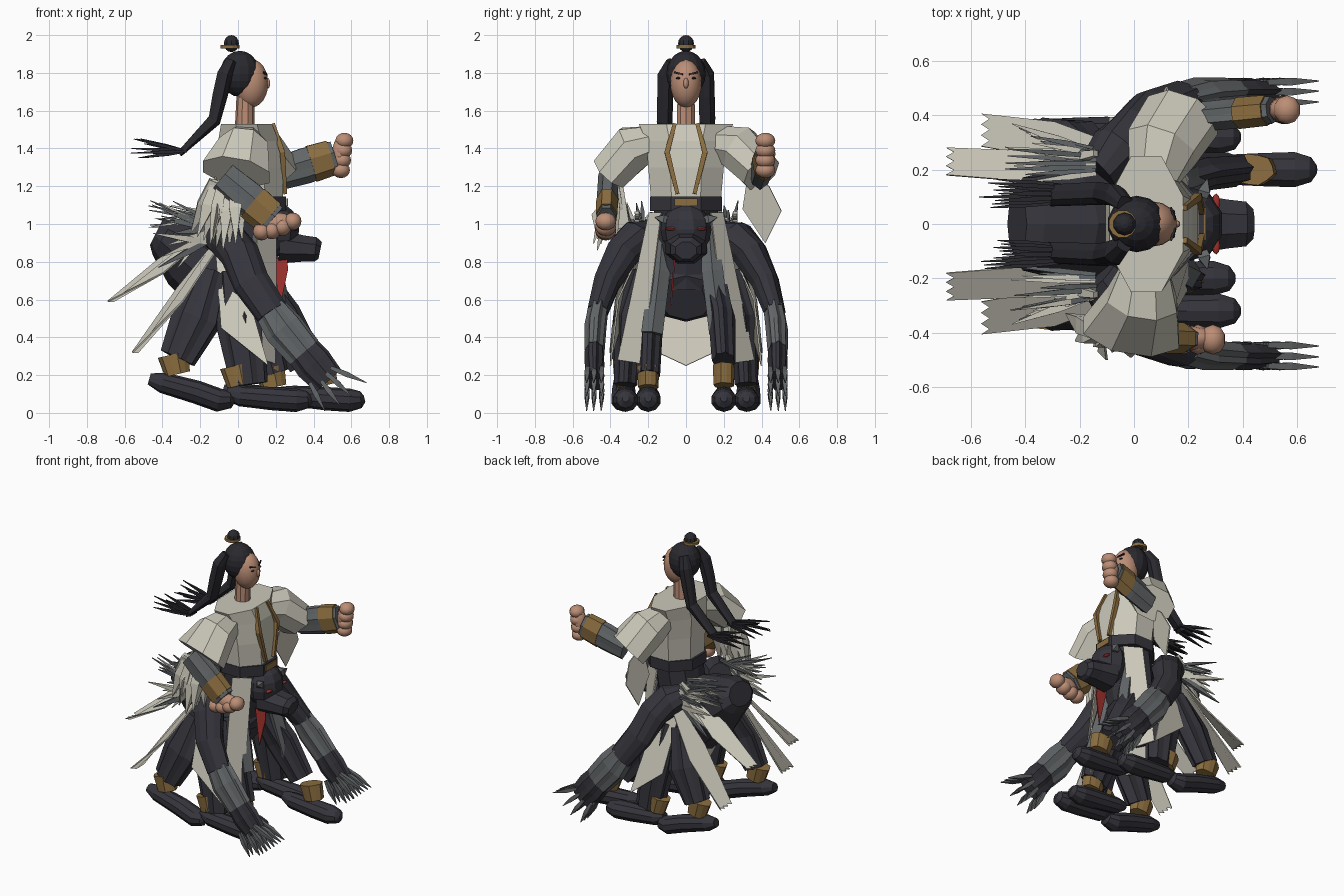
import bpy, bmesh, math, random
from mathutils import Vector

random.seed(4)


def material(name, rgb):
    m = bpy.data.materials.new(name)
    m.diffuse_color = (*rgb, 1)
    return m


CREAM = material("cream cloth", (0.60, 0.58, 0.49))
DARK = material("charcoal", (0.036, 0.035, 0.045))
GREY = material("slate grey", (0.125, 0.135, 0.14))
GOLD = material("old gold", (0.26, 0.155, 0.05))
SKIN = material("skin", (0.50, 0.27, 0.18))
RED = material("red", (0.34, 0.03, 0.025))
HAIR = material("black hair", (0.022, 0.022, 0.028))


def finish(name, bm, mat):
    bmesh.ops.recalc_face_normals(bm, faces=bm.faces)
    me = bpy.data.meshes.new(name)
    bm.to_mesh(me)
    bm.free()
    me.materials.append(mat)
    ob = bpy.data.objects.new(name, me)
    bpy.context.collection.objects.link(ob)
    return ob


def tube(name, mat, pts, sides=8, pleat=1.0, flat=False):
    """Loft along points (x, y, z, r); r is a radius or (sideways, upright)."""
    bm = bmesh.new()
    ps = [Vector(p[:3]) for p in pts]
    span = ps[-1] - ps[0]
    ref = Vector((1, 0, 0)) if abs(span.x) < abs(span.z) else Vector((0, 0, 1))
    rings = []
    for i, p in enumerate(ps):
        t = (ps[min(i + 1, len(ps) - 1)] - ps[max(i - 1, 0)]).normalized()
        if flat:
            t = Vector((0, 0, 1))
        side = t.cross(ref).normalized()
        up = side.cross(t)
        r = pts[i][3]
        a, b = r if isinstance(r, tuple) else (r, r)
        ring = []
        for k in range(sides):
            w = math.tau * (k + 0.5) / sides
            f = (pleat if k % 2 else 1) / (math.cos(math.pi / sides) if sides < 9 else 1)
            ring.append(bm.verts.new(p + side * a * f * math.cos(w) + up * b * f * math.sin(w)))
        rings.append(ring)
    for r0, r1 in zip(rings, rings[1:]):
        for k in range(sides):
            n = (k + 1) % sides
            bm.faces.new((r0[k], r0[n], r1[n], r1[k]))
    bm.faces.new(rings[0])
    bm.faces.new(rings[-1])
    return finish(name, bm, mat)


def ball(name, mat, loc, size, u=12, v=8):
    bm = bmesh.new()
    bmesh.ops.create_uvsphere(bm, u_segments=u, v_segments=v, radius=1)
    for vert in bm.verts:
        vert.co = Vector(loc) + Vector([c * s for c, s in zip(vert.co, size)])
    for f in bm.faces:
        f.smooth = mat is SKIN
    return finish(name, bm, mat)


def plate(name, mat, pts, thick=0.008):
    bm = bmesh.new()
    bm.faces.new([bm.verts.new(p) for p in pts])
    ob = finish(name, bm, mat)
    m = ob.modifiers.new("thickness", "SOLIDIFY")
    m.thickness, m.offset = thick, 0
    return ob


def spike(name, mat, a, b, r, sides=4):
    a, b = Vector(a), Vector(b)
    m = a.lerp(b, 0.45)
    return tube(name, mat, [(*a, r * 0.7), (*m, r), (*b, 0.002)], sides)


# Head, neck and topknot
ball("face", SKIN, (0.07, 0, 1.745), (0.09, 0.083, 0.128), 16, 12)
ball("hair_cap", HAIR, (0.01, 0, 1.795), (0.108, 0.104, 0.122), 14, 10)
ball("nose", SKIN, (0.158, 0, 1.745), (0.014, 0.014, 0.028), 6, 6)
tube("neck", SKIN, [(0.035, 0, 1.5, 0.052), (0.04, 0, 1.7, 0.047)], 10, flat=True)
ball("topknot", HAIR, (-0.035, 0, 1.955), (0.042, 0.042, 0.045), 10, 8)
tube("topknot_ring", GOLD, [(-0.042, 0, 1.93, 0.052), (-0.042, 0, 1.948, 0.052)], 12, flat=True)

# Torso, belt and buckle
tube("torso", CREAM, [(0.075, 0, 1.13, (0.185, 0.165)), (0.07, 0, 1.3, (0.2, 0.165)),
                      (0.055, 0, 1.44, (0.21, 0.16)), (0.045, 0, 1.53, (0.25, 0.135))], flat=True)
tube("belt", DARK, [(0.075, 0, 1.07, (0.19, 0.18)), (0.075, 0, 1.145, (0.19, 0.18))], flat=True)
plate("buckle", GOLD, [(0.26, y, z) for y, z in ((-.06, 1.095), (.06, 1.095), (.06, 1.135), (-.06, 1.135))])

# Swollen lower body
tube("abdomen", DARK, [(-0.43, 0, 0.96, (0.12, 0.08)), (-0.39, 0, 0.94, (0.18, 0.12)),
                       (-0.25, 0, 0.85, (0.21, 0.205)), (-0.07, 0, 0.71, (0.22, 0.24)),
                       (0.05, 0, 0.64, (0.2, 0.18)), (0.11, 0, 0.61, (0.15, 0.13))], 10)
tube("hips", DARK, [(0.02, 0, 0.65, (0.17, 0.13)), (0.04, 0, 0.9, (0.17, 0.16)),
                    (0.07, 0, 1.08, (0.18, 0.16))], 10, flat=True)

# Beast head on the waist
ball("beast_head", DARK, (0.21, 0, 0.97), (0.12, 0.135, 0.14), 10, 8)
tube("beast_snout", DARK, [(0.22, 0, 0.88, (0.11, 0.09)), (0.34, 0, 0.87, (0.09, 0.07)),
                           (0.41, 0, 0.865, (0.082, 0.065)), (0.435, 0, 0.86, (0.055, 0.045))])
plate("red_tongue", RED, [(0.18, -0.06, 0.82), (0.26, -0.06, 0.82), (0.265, -0.065, 0.76), (0.225, -0.08, 0.57)])
plate("back_skirt", CREAM, [(-0.15, -0.28, 0.6), (-0.15, 0.28, 0.6), (-0.06, 0.15, 0.32),
                            (-0.03, 0, 0.25), (-0.06, -0.15, 0.32)])

for s in (-1, 1):
    # Facial details
    ball("eye", HAIR, (0.144, s * 0.038, 1.772), (0.008, 0.016, 0.006), 8, 6)
    plate("eyebrow", HAIR, [(0.153, s * .016, 1.787), (0.135, s * .062, 1.798), (0.135, s * .062, 1.808),
                            (0.15, s * .016, 1.797)])
    ball("beast_eye", RED, (0.302, s * 0.08, 0.975), (0.015, 0.032, 0.01), 8, 6)
    spike("beast_ear", GREY, (0.25, s * 0.09, 1.02), (0.27, s * 0.165, 1.035), 0.022)

    # Long swept locks and their tips
    tube("hair_lock", HAIR, [(-0.035, s * .075, 1.86, .03), (-0.07, s * .105, 1.79, (.045, .04)),
                             (-0.095, s * .11, 1.68, (.042, .04)), (-0.125, s * .113, 1.55, (.042, .035)),
                             (-0.31, s * .105, 1.37, (.04, .015))], 8, 0.85)
    for i in range(9):
        y = s * (0.06 + 0.013 * i)
        spike("lock_tip", HAIR, (-0.27, s * .11 + (y - s * .11) * .6, 1.385),
              (-random.uniform(.48, .57), y, 1.35 + .1 * (i * 2 % 5) / 4), 0.009)

    # Gold collar trim
    tube("collar_trim", GOLD, [(0.185, s * .06, 1.53, .01), (0.235, s * .1, 1.38, .014),
                               (0.25, s * .045, 1.16, .01)], 4)

    # Robe panels and trouser panels
    plate("robe_panel", CREAM, [(0.2, s * .13, 1.06), (0.09, s * .195, 1.06), (0.13, s * .36, 0.28), (0.2, s * .23, 0.26)])
    plate("side_panel", CREAM, [(0.0, s * .2, 0.95), (-0.12, s * .22, 0.88), (-0.09, s * .39, 0.45),
                                (0.16, s * .4, 0.25), (0.06, s * .36, 0.6)])
    back = 0.06 if s < 0 else 0
    tube("grey_panel", GREY, [(0.13 - back, s * .12, 1.0, (.045, .03)), (0.19 - back, s * .14, 0.75, (.06, .045)),
                              (0.26 - back, s * .18, 0.42, (.06, .05))], 10, 0.8)

    # Big clawed beast arms
    tube("beast_arm", DARK, [(-0.13, s * .2, 0.94, .08), (-0.06, s * .27, 0.92, (.1, .11)),
                             (0.01, s * .34, 0.84, (.095, .105)), (0.07, s * .42, 0.69, (.075, .1)),
                             (0.18, s * .47, 0.53, (.058, .09))], 12, 0.95)
    tube("beast_cuff", GREY, [(0.17, s * .465, 0.55, (.055, .09)), (0.24, s * .48, 0.45, (.06, .11)),
                              (0.35, s * .485, 0.32, (.054, .1))], 16, 0.85)
    tube("beast_hand", DARK, [(0.31, s * .485, 0.37, (.05, .09)), (0.4, s * .485, 0.26, (.054, .105)),
                              (0.48, s * .485, 0.17, (.042, .09))], 16, 0.85)
    for y in (0.445, 0.485, 0.522):
        for bx, bz, tx, tz in ((.49, .24, .68, .16), (.47, .21, .6, .09), (.44, .17, .54, .04), (.38, .16, .46, .01)):
            spike("claw", GREY, (bx, s * y, bz), (tx, s * (y + .004), tz), 0.014)

    # Leaf-shaped tail feathers with toothed tips
    for name, a, b, w in (("upper_feather", (-.2, .2, .93), (-.66, .23, .59), .05),
                          ("lower_feather", (-.12, .28, .88), (-.53, .345, .32), .06)):
        A, B = Vector(a), Vector(b)
        M = A.lerp(B, .45)
        lift = Vector((.015, 0, -.035))
        outline = [M + Vector((0, -w * 1.1, 0)) - lift, A + Vector((0, -w * .5, 0)) - lift * .5,
                   A + Vector((0, w * .5, 0)) + lift * .5, M + Vector((0, w * 1.1, 0)) + lift]
        for k in range(7):
            outline.append(B + Vector((-.03 if k % 2 == 0 else 0, w * (1 - k / 3), 0)))
        plate(name, CREAM, [(p.x, s * p.y, p.z) for p in outline])

    # Ruff of fur behind the hips
    for i in range(14):
        f = random.random()
        spike("fur", GREY if i % 3 else CREAM, (-0.14, s * (.18 + .1 * f), 1.06 - .1 * f),
              (-random.uniform(.33, .48), s * (.15 + .18 * f), random.uniform(0.98, 1.13)), 0.01)
    for i in range(9):
        spike("hip_quill", GREY if i % 3 == 1 else CREAM, (-0.14, s * .26, 1.06 - .02 * i),
              (-.24 - .026 * i, s * (.24 + .016 * i), 0.95 - .06 * (i % 4)), 0.016)

# Sleeve linings hanging below the arms
for i in range(9):
    x = -0.25 + 0.034 * i
    spike("sleeve_fringe", CREAM, (-.13 + .016 * i, -.4 + .01 * (i % 3), 1.23),
          (x, -.33 - .02 * (i * 5 % 9), 0.86 + .09 * abs(i - 5) / 5), 0.032)
plate("right_sleeve_drop", CREAM, [(-.12, -.34, 1.25), (-.1, -.5, 1.05), (-.13, -.47, 0.92), (-.1, -.3, 1.0)])
plate("left_sleeve_drop", CREAM, [(.12, .33, 1.28), (.14, .44, 1.2), (.12, .505, 1.07), (.08, .42, 0.9), (.08, .3, 1.08)])

# Sleeves, forearms and cuffs
ARMS = (
    ("right", [(.04, -.17, 1.43, .09), (.03, -.28, 1.405, (.12, .13)), (-.01, -.4, 1.275, (.105, .18))],
     (-.08, -.41, 1.25), (.185, -.42, 1.025)),
    ("left", [(.07, .17, 1.43, .09), (.1, .28, 1.4, (.12, .13)), (.18, .4, 1.27, (.105, .14))],
     (.2, .39, 1.265), (.51, .42, 1.36)),
)
for name, sleeve, elbow, wrist in ARMS:
    tube(name + "_sleeve", CREAM, sleeve, 8)
    E, W = Vector(elbow), Vector(wrist)
    tube(name + "_forearm", GREY, [(*E, (.055, .09)), (*E.lerp(W, .5), (.057, .1)), (*W, (.052, .088))], 14, 0.88)
    tube(name + "_cuff", GOLD, [(*E.lerp(W, .6), (.06, .104)), (*E.lerp(W, .94), (.058, .099))], 14, 0.9)

# Fists built from a palm and four fingers
ball("right_palm", SKIN, (.21, -.42, 1.005), (.095, .045, .055), 10, 8)
ball("left_palm", SKIN, (.54, .42, 1.37), (.045, .045, .09), 10, 8)
for i in range(4):
    ball("right_finger", SKIN, (.125 + .055 * i, -.425, .96 + .006 * i * i), (.048, .055, .047), 10, 8)
    ball("left_finger", SKIN, (.545 + .006 * i, .42, 1.285 + .052 * i), (.05, .053, .042), 10, 8)

# Legs: side, hip x, trouser hem x and z, ankle x and z, toe x, heel z
LEGS = ((-.33, -.14, -.32, .29, -.33, .25, -.02, .15), (.33, -.14, -.32, .29, -.33, .25, -.02, .15),
        (-.32, -.03, .06, .15, 0, .19, .39, .08), (.32, -.03, .06, .15, 0, .19, .39, .08),
        (-.2, 0, .17, .2, .18, .18, .37, .09), (.2, .08, .36, .27, .45, .19, .67, .08))
for y, hx, tx, tz, ax, az, toe, heel in LEGS:
    kx = hx + (tx - hx) * 0.45
    tube("trouser_leg", DARK, [(hx, y * .72, .74, (.075, .09)), (kx, y * .95, .5, (.072, .135)),
                               (tx, y, tz, (.064, .1))], 16, 0.84)
    tube("ankle_band", GOLD, [(ax - .015, y, az + .06, (.06, .085)), (ax + .01, y, az - .045, (.056, .07))], 12, 0.92)
    tube("shoe", DARK, [(toe - .45, y, heel + .03, .03), (toe - .38, y, heel + .01, (.055, .055)),
                        (toe - .2, y, (heel + .07) / 2, (.064, .062)), (toe - .08, y, .067, (.068, .062)),
                        (toe - .02, y, .07, (.048, .045)), (toe, y, .075, .018)], 10)
